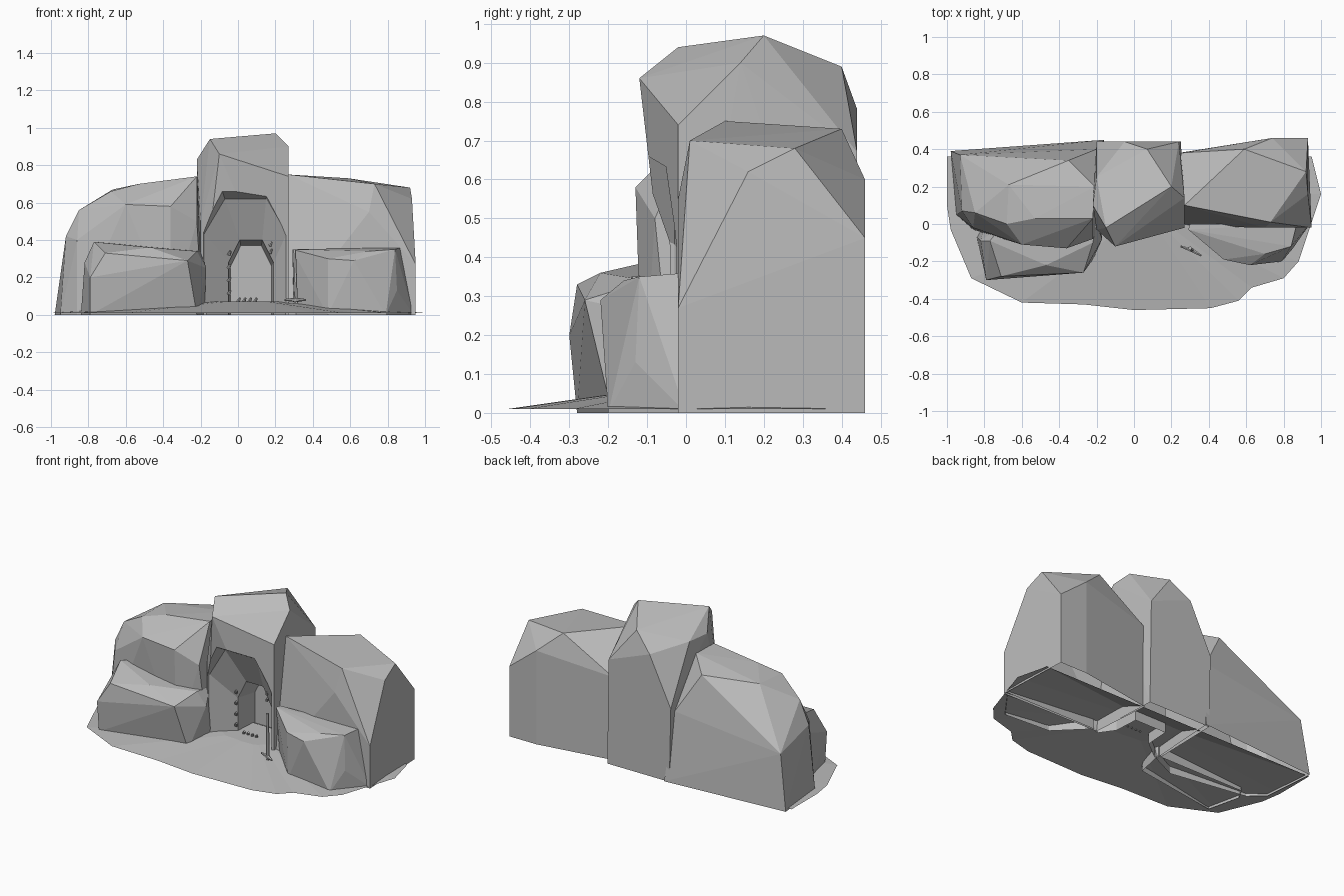
import bpy, bmesh, math
from mathutils import Vector

default_cube = bpy.data.objects.get("Cube")
if default_cube:
    bpy.data.objects.remove(default_cube, do_unlink=True)


def make_material(name, shade):
    material = bpy.data.materials.new(name)
    material.use_nodes = True
    colour = (shade, shade, shade, 1)
    material.diffuse_color = colour
    material.node_tree.nodes["Principled BSDF"].inputs["Base Color"].default_value = colour
    return material


stone = make_material("grey stone", .5)


def finish(name, bm):
    bmesh.ops.recalc_face_normals(bm, faces=bm.faces[:])
    mesh = bpy.data.meshes.new(name)
    bm.to_mesh(mesh)
    bm.free()
    mesh.materials.append(stone)
    obj = bpy.data.objects.new(name, mesh)
    bpy.context.collection.objects.link(obj)
    return obj


def open_underside(obj):
    """Remove the ground faces so the rock is a hollow shell."""
    bm = bmesh.new()
    bm.from_mesh(obj.data)
    ground = [face for face in bm.faces if max(v.co.z for v in face.verts) < .002]
    bmesh.ops.delete(bm, geom=ground, context="FACES")
    bm.to_mesh(obj.data)
    bm.free()


def boulder(name, footprint, crown):
    """Faceted rock: the hull of a ground outline and a few upper corners."""
    bm = bmesh.new()
    for x, y in footprint:
        bm.verts.new((x, y, 0))
    for corner in crown:
        bm.verts.new(corner)
    bmesh.ops.convex_hull(bm, input=bm.verts[:])
    loose = [vert for vert in bm.verts if not vert.link_faces]
    bmesh.ops.delete(bm, geom=loose, context="VERTS")
    bmesh.ops.dissolve_limit(bm, angle_limit=math.radians(2),
                             verts=bm.verts[:], edges=bm.edges[:])
    return finish(name, bm)


def bridge(bm, first, second):
    """Join two closed loops of vertices with quads."""
    for i in range(len(first)):
        bm.faces.new((first[i - 1], first[i], second[i], second[i - 1]))


# Ground sheet, rising gently to a plateau that floors the cave
outline = [(-1, .36), (-1, .1), (-.98, -.03), (-.87, -.29), (-.6, -.42), (-.27, -.43),
           (0, -.46), (.41, -.45), (.56, -.41), (.63, -.34), (.8, -.29),
           (.88, -.2), (1, .16), (.95, .36)]
bm = bmesh.new()
rim = [bm.verts.new((x, y, .01)) for x, y in outline]
plateau = [bm.verts.new((x * .2 + .05, y * .3 + .1, .07)) for x, y in outline]
bridge(bm, rim, plateau)
bm.faces.new(plateau)
finish("ground_sheet", bm)

# Large rocks at the back
left_back = boulder(
    "left_back_rock",
    [(-.98, .39), (-.95, .05), (-.86, -.03), (-.36, -.11), (-.19, -.03), (-.16, .45)],
    [(-.93, .37, .35), (-.92, .07, .42), (-.85, .06, .56), (-.86, -.02, .4),
     (-.6, -.11, .59), (-.36, -.13, .58), (-.22, -.08, .5), (-.68, 0, .66),
     (-.53, .03, .7), (-.22, .03, .74), (-.21, .2, .74),
     (-.67, .21, .67), (-.35, .34, .69), (-.2, .4, .44)])
right_back = boulder(
    "right_back_rock",
    [(.27, -.01), (.95, -.02), (.93, .46), (.74, .46), (.24, .38)],
    [(.95, -.02, .27), (.93, .46, .45), (.74, .46, .6), (.59, .4, .73),
     (.27, .1, .75), (.25, .38, .53), (.73, .01, .7),
     (.7, -.02, .55), (.92, .28, .68), (.93, .16, .62)])

# Low rocks at the front
left_front = boulder(
    "left_front_rock",
    [(-.84, -.07), (-.79, -.28), (-.22, -.19), (-.18, 0), (-.8, 0)],
    [(-.79, -.3, .2), (-.71, -.28, .33), (-.27, -.26, .29), (-.47, -.22, .36),
     (-.82, -.09, .28), (-.77, -.09, .39), (-.22, -.1, .34),
     (-.17, -.08, .25), (-.2, 0, .34), (-.7, 0, .38)])
right_front = boulder(
    "right_front_rock",
    [(.3, 0), (.48, -.18), (.79, -.2), (.94, 0)],
    [(.29, -.03, .35), (.48, -.19, .3), (.62, -.22, .29), (.7, -.16, .34),
     (.85, -.13, .13), (.84, -.12, .35), (.87, 0, .36), (.3, 0, .35)])

# Tall middle rock
tower = boulder(
    "cave_rock",
    [(-.2, -.02), (.27, -.02), (.25, .44), (-.19, .44)],
    [(-.1, -.12, .86), (-.15, -.02, .94), (.2, .2, .97), (.27, .14, .9),
     (.27, -.02, .74), (-.2, -.03, .5), (-.22, .1, .83), (-.2, .25, .83),
     (.07, .4, .89), (-.05, .44, .78), (.24, .44, .67), (-.2, .44, .47)])


def opening(name, rings):
    """Lofted cave cutter from arches given by depth, centre, half width and height."""
    bm = bmesh.new()
    loops = []
    for depth, centre, half, top in rings:
        right = [(half, -.1), (half, top * .7), (half / 2, top)]
        left = [(-across, z) for across, z in reversed(right)]
        loops.append([bm.verts.new((centre + across, depth, z)) for across, z in right + left])
    for near, far in zip(loops, loops[1:]):
        bridge(bm, near, far)
    bm.faces.new(loops[0])
    bm.faces.new(loops[-1])
    return finish(name, bm)


# Funnel-shaped cave cut into the middle rock
cutter = opening("cave_cutter", [(-.2, .03, .27, .72), (-.03, .04, .22, .62),
                                 (.07, .07, .12, .4), (.23, .07, .11, .37)])
carving = tower.modifiers.new("cave", "BOOLEAN")
carving.object = cutter
carving.operation = "DIFFERENCE"
carving.solver = "EXACT"
bpy.context.view_layer.update()
depsgraph = bpy.context.evaluated_depsgraph_get()
carved_mesh = bpy.data.meshes.new_from_object(tower.evaluated_get(depsgraph))
tower.modifiers.clear()
tower.data = carved_mesh
bpy.data.objects.remove(cutter, do_unlink=True)

for rock in (left_back, right_back, left_front, right_front, tower):
    open_underside(rock)


def rod(name, start, end, radius, tip_radius):
    start, end = Vector(start), Vector(end)
    bm = bmesh.new()
    bmesh.ops.create_cone(bm, cap_ends=True, segments=6, radius1=radius,
                          radius2=tip_radius, depth=(end - start).length)
    turn = (end - start).to_track_quat("Z", "Y").to_matrix().to_4x4()
    bmesh.ops.transform(bm, matrix=turn, verts=bm.verts[:])
    bmesh.ops.translate(bm, vec=(start + end) / 2, verts=bm.verts[:])
    return finish(name, bm)


# Pickaxe standing beside the right front rock
rod("pickaxe_handle", (.31, -.14, .06), (.3, -.13, .35), .01, .01)
for side, end in (("left", (.25, -.12, .08)), ("right", (.36, -.17, .08))):
    rod("pickaxe_" + side + "_point", (.31, -.14, .08), end, .012, .005)


def crystal(name, x, y, z):
    rod(name, (x, y, z - .01), (x + .01, y - .01, z + .01), .01, .006)


# Small crystals on the cave walls and floor
for i in range(4):
    crystal("left_wall_crystal_%d" % i, -.05, .05, .12 + i * .07)
    crystal("floor_crystal_%d" % i, i * .03, .06, .08)
for i in range(2):
    crystal("right_wall_crystal_%d" % i, .17, .05, .34 + i * .04)
